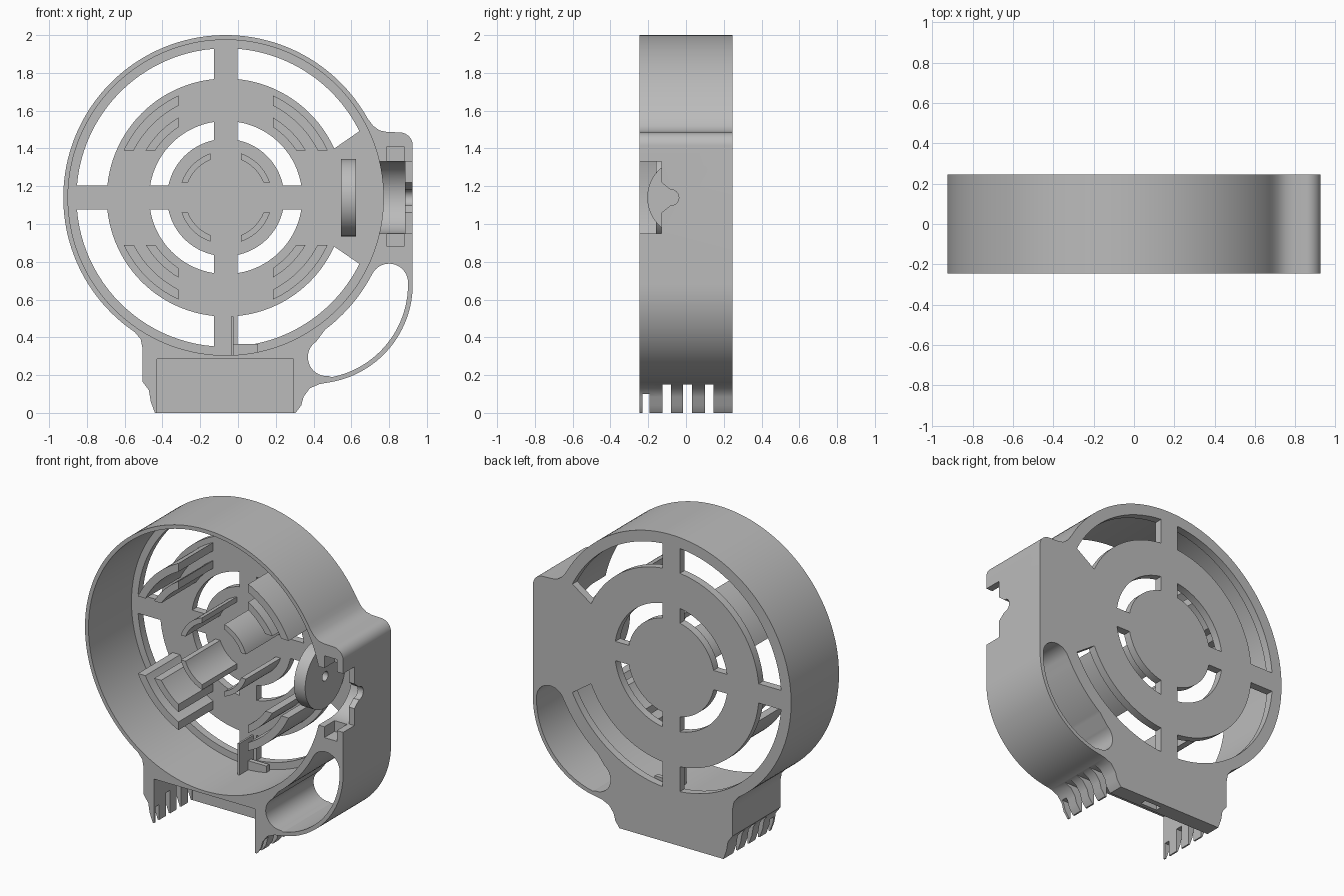
import bpy, bmesh
from math import sin, cos, asin, radians, degrees
from mathutils import Vector

old = bpy.data.objects.get("Cube")
if old:
    bpy.data.objects.remove(old, do_unlink=True)

HUB = (-0.065, 1.14)      # centre of the round housing (x, z)
BACK, FRONT, PLATE = 0.245, -0.245, 0.195

grey = bpy.data.materials.new("plain_grey")
grey.use_nodes = True
grey.diffuse_color = (0.5, 0.5, 0.5, 1)
grey.node_tree.nodes["Principled BSDF"].inputs["Base Color"].default_value = (0.5, 0.5, 0.5, 1)


def arc(c, r, a0, a1, n=24):
    """Points along an arc, angles in degrees."""
    out = []
    for i in range(n + 1):
        a = radians(a0 + (a1 - a0) * i / n)
        out.append((c[0] + r * cos(a), c[1] + r * sin(a)))
    return out


def circle(c, r, n=96):
    return arc(c, r, 0, 360, n)[:-1]


def rect(a0, a1, b0, b1):
    return [(a0, b0), (a1, b0), (a1, b1), (a0, b1)]


def prism(name, pts, d0, d1, axis="y"):
    """Extrude an outline: (x, z) along y, or (y, z) along x."""
    bm = bmesh.new()
    place = (lambda p, d: (p[0], d, p[1])) if axis == "y" else (lambda p, d: (d, p[0], p[1]))
    face = bm.faces.new([bm.verts.new(place(p, d0)) for p in pts])
    new = bmesh.ops.extrude_face_region(bm, geom=[face])["geom"]
    shift = Vector((0, d1 - d0, 0)) if axis == "y" else Vector((d1 - d0, 0, 0))
    bmesh.ops.translate(bm, vec=shift, verts=[v for v in new if isinstance(v, bmesh.types.BMVert)])
    bmesh.ops.recalc_face_normals(bm, faces=bm.faces)
    mesh = bpy.data.meshes.new(name)
    bm.to_mesh(mesh)
    bm.free()
    mesh.materials.append(grey)
    ob = bpy.data.objects.new(name, mesh)
    bpy.context.scene.collection.objects.link(ob)
    return ob


def cut(ob, pts, d0, d1, axis="y"):
    """Subtract a prism from an object and drop the cutter."""
    cutter = prism("cutter", pts, d0, d1, axis)
    cutter.hide_render = True
    mod = ob.modifiers.new("cut", "BOOLEAN")
    mod.operation, mod.solver, mod.object = "DIFFERENCE", "EXACT", cutter
    bpy.context.view_layer.update()
    dg = bpy.context.evaluated_depsgraph_get()
    mesh = bpy.data.meshes.new_from_object(ob.evaluated_get(dg))
    ob.modifiers.clear()
    ob.data = mesh
    bpy.data.objects.remove(cutter, do_unlink=True)


def smooth(ob):
    ob.data.shade_smooth()
    ob.data.set_sharp_from_angle(angle=radians(30))


def sector(r0, r1, off, quadrant, near=None):
    """Quarter ring whose ends stay 'off' away from the hub axes.
    near = (inner, outer) angles replacing the end beside the x axis."""
    i, o = degrees(asin(off / r0)), degrees(asin(off / r1))
    ni, no = near or (i, o)
    q = quadrant * 90
    if quadrant % 2 == 0:
        return arc(HUB, r1, q + no, q + 90 - o) + arc(HUB, r0, q + 90 - i, q + ni)
    return arc(HUB, r1, q + o, q + 90 - no) + arc(HUB, r0, q + 90 - ni, q + i)


# Housing: ring, side block, handle and foot in one outline
outline = arc(HUB, 0.86, 29, 236, 110)
outline += [(-0.515, 0.39), (-0.505, 0.34), (-0.505, 0.165), (-0.472, 0.12),
            (-0.462, 0.06), (-0.44, 0.0), (0.305, 0.0), (0.335, 0.04),
            (0.347, 0.085), (0.38, 0.13), (0.43, 0.152)]
outline += arc((0.4, 0.68), 0.525, -82, 0, 36)
outline += arc((0.855, 1.415), 0.07, 0, 90, 12)
outline += [(0.79, 1.487), (0.75, 1.495), (0.715, 1.52)]
housing = prism("housing", outline, FRONT, BACK)

# Round chamber, open at the front
cut(housing, circle(HUB, 0.835, 144), -0.4, PLATE)

# Windows in the back plate
for k in range(4):
    near = (24.3, 26.4) if k in (0, 3) else None
    cut(housing, sector(0.63, 0.79, 0.0625, k, near), 0.1, 0.4)
    cut(housing, sector(0.31, 0.405, 0.0625, k), 0.1, 0.4)

# Handle opening
hole = arc((0.8, 0.69), 0.1, 0, 150, 20) + arc(HUB, 0.875, -31, -53, 16)
hole += arc((0.47, 0.295), 0.1, 124, 275, 20) + arc((0.4, 0.68), 0.5, -79, -2, 30)
cut(housing, hole, -0.4, 0.4)

# Foot pocket, slits between the clip fins, cable slot
cut(housing, rect(-0.43, 0.295, -0.1, 0.285), -0.4, 0.146)
for y0, y1, top in ((-0.23, -0.193, 0.1), (-0.125, -0.08, 0.15),
                    (-0.015, 0.032, 0.15), (0.1, 0.145, 0.15)):
    cut(housing, rect(y0, y1, -0.1, top), -0.7, 0.5, "x")
cut(housing, rect(-0.03, 0.09, -0.1, 0.34), 0.17, 0.21)

# Side block: notch, round pocket, nut slot and shaft hole
cut(housing, rect(-0.4, -0.13, 0.95, 1.33), 0.68, 1.0, "x")
cut(housing, circle((-0.13, 1.14), 0.19), 0.7, 0.885, "x")
cut(housing, rect(0.79, 0.88, 0.88, 1.41), -0.4, -0.14)
cut(housing, [(-0.2, 1.24), (-0.2, 1.04), (-0.13, 1.06), (-0.08, 1.1),
              (-0.08, 1.18), (-0.13, 1.22)], 0.8, 1.0, "x")
cut(housing, circle((-0.08, 1.14), 0.042, 32), 0.8, 1.0, "x")
smooth(housing)

# Curved holder ribs standing on the back plate
for k, side in enumerate(("upper_left", "upper_right", "lower_right", "lower_left")):
    for label, r0, r1, off in (("outer", 0.547, 0.595, 0.25),
                               ("middle", 0.449, 0.492, 0.25),
                               ("hub", 0.215, 0.247, 0.08)):
        smooth(prism(f"{label}_rib_{side}", sector(r0, r1, off, k), -0.16, 0.21))

# Upright disc with a shaft hole
disc = prism("shaft_disc", circle((0, 1.14), 0.205), 0.545, 0.625, "x")
cut(disc, circle((0, 1.14), 0.03, 32), 0.4, 0.8, "x")
smooth(disc)

# Cable guide beside the lower spoke
prism("cable_guide_fin", rect(-0.037, -0.025, 0.3, 0.51), 0.05, 0.2)
prism("cable_guide_base", rect(-0.03, 0.105, 0.295, 0.365), 0.14, 0.17)
